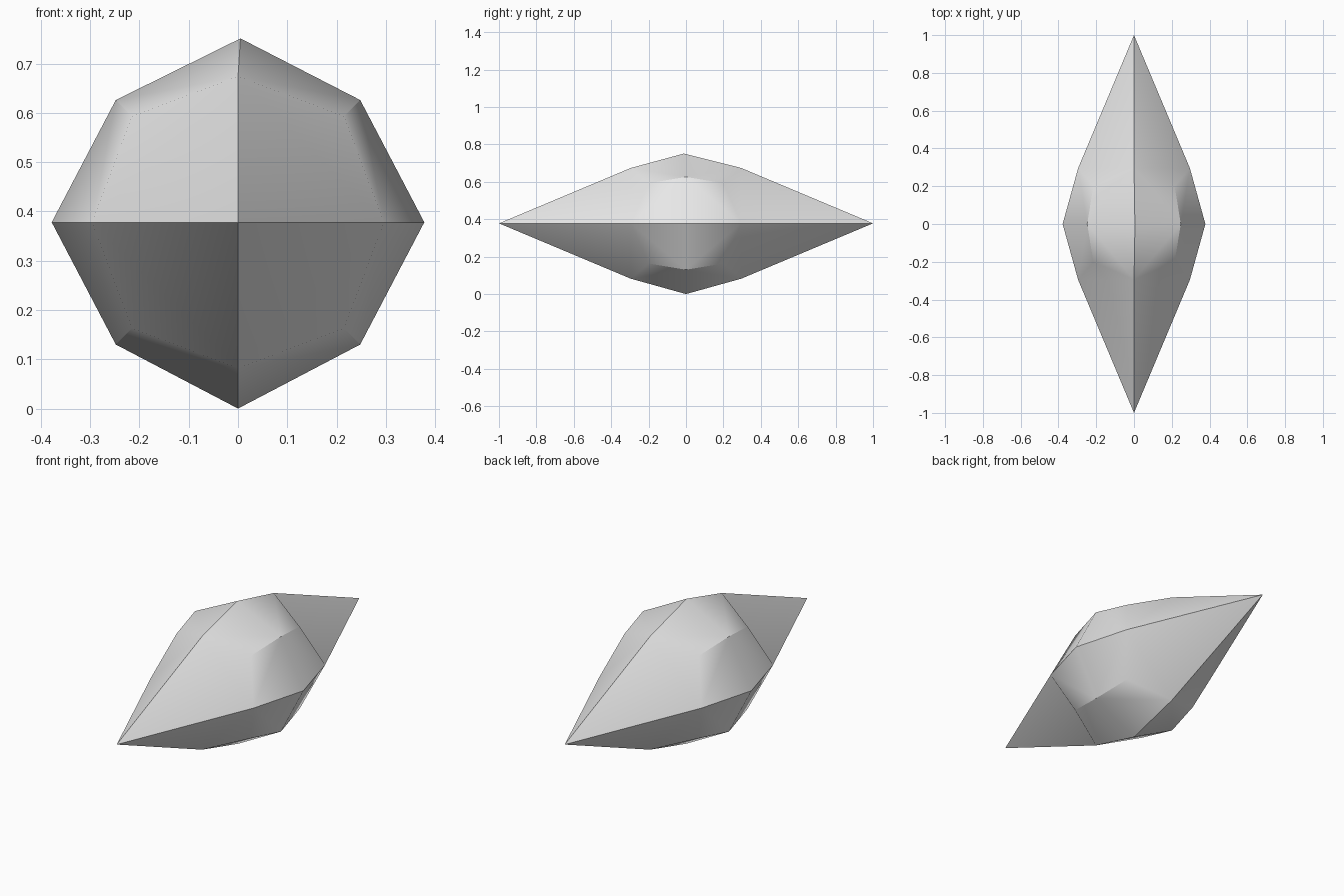
import bpy
import bmesh
from mathutils import Vector

if "Cube" in bpy.data.objects:
    bpy.data.objects.remove(bpy.data.objects["Cube"])

# Body proportions
R = 0.378                      # half width and half height
MID_Y, MID_R = 0.295, 0.296    # shoulder points between tip and rim
RIM = 0.248                    # diagonal rim corners
CEN = Vector((0.215, 0.2, 0.215))

bm = bmesh.new()
cache = {}


def vert(x, y, z):
    key = (round(x, 4), round(y, 4), round(z, 4))
    if key not in cache:
        cache[key] = bm.verts.new(key)
    return cache[key]


# One octant of faces, mirrored to all eight
centres = set()
for sx in (1, -1):
    for sy in (1, -1):
        for sz in (1, -1):
            def p(x, y, z):
                return vert(x * sx, y * sy, z * sz)
            tip, side, top = p(0, 1, 0), p(R, 0, 0), p(0, 0, R)
            m_side, m_top = p(MID_R, MID_Y, 0), p(0, MID_Y, MID_R)
            corner, cen = p(RIM, 0, RIM), p(*CEN)
            centres.add(cen)
            for face in ((tip, m_side, m_top), (m_side, cen, m_top),
                         (m_side, side, corner, cen),
                         (m_top, cen, corner, top)):
                bm.faces.new(face)

bmesh.ops.recalc_face_normals(bm, faces=bm.faces)

# Smooth panels between hard ridges
for f in bm.faces:
    f.smooth = True
for e in bm.edges:
    a, b = e.verts
    on_ridge = any(abs(a.co[i]) < 1e-4 and abs(b.co[i]) < 1e-4 for i in (0, 2))
    to_corner = (a in centres or b in centres) and min(abs(a.co.y), abs(b.co.y)) < 1e-4
    e.smooth = not (on_ridge or to_corner)

# Slightly off-centre peak, then stand on the ground
peak = vert(0, 0, R)
peak.co = Vector((0.005, -0.012, R - 0.005))
bmesh.ops.translate(bm, verts=bm.verts, vec=(0, 0, R))

mesh = bpy.data.meshes.new("faceted_crystal")
bm.to_mesh(mesh)
bm.free()

grey = bpy.data.materials.new("light_grey")
grey.diffuse_color = (0.8, 0.8, 0.8, 1.0)
grey.use_nodes = True
grey.node_tree.nodes["Principled BSDF"].inputs["Base Color"].default_value = grey.diffuse_color
mesh.materials.append(grey)

crystal = bpy.data.objects.new("faceted_crystal", mesh)
bpy.context.collection.objects.link(crystal)
